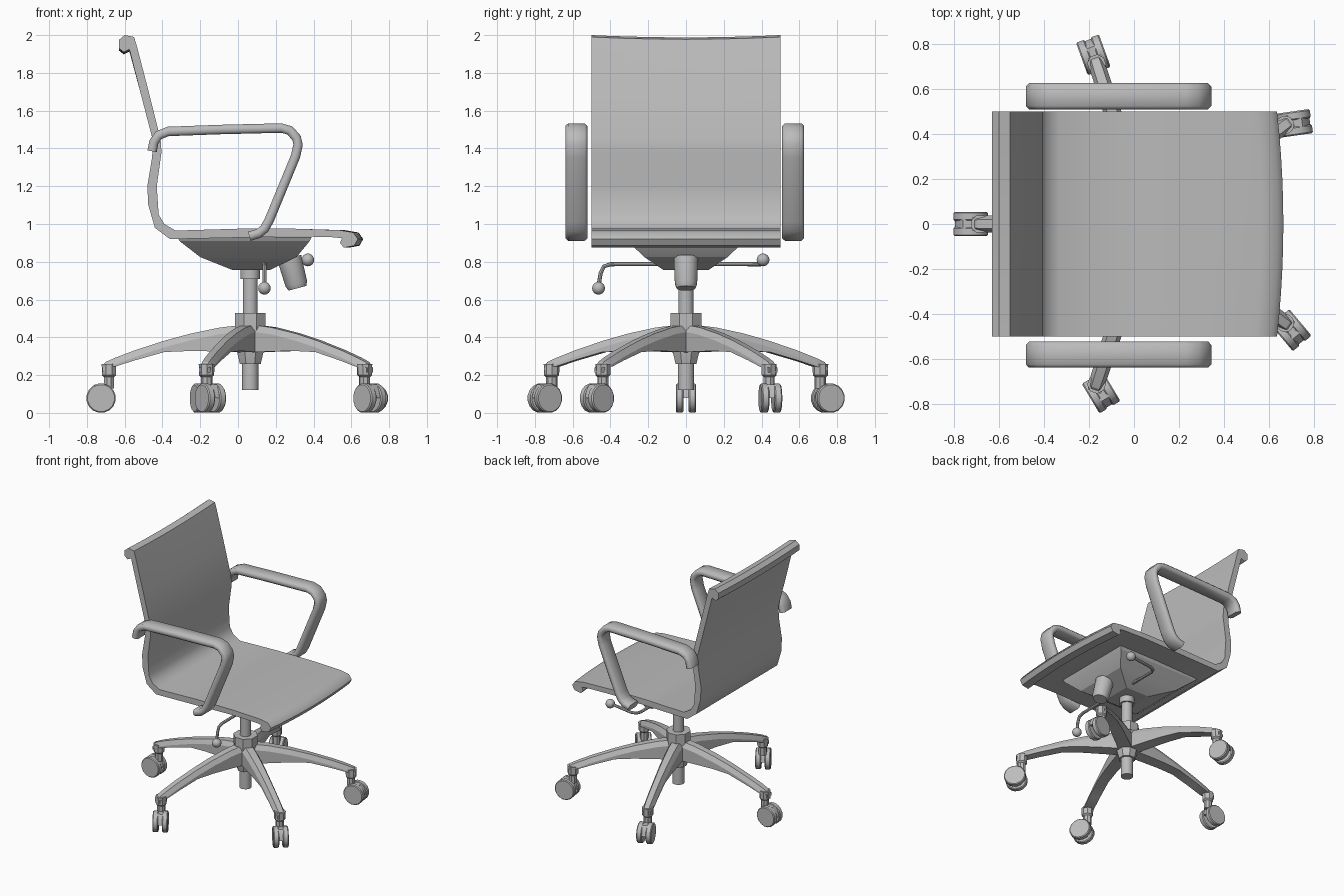
import bpy, bmesh
from math import sin, cos, pi, radians
from mathutils import Vector, Matrix

cube = bpy.data.objects.get("Cube")
if cube:
    bpy.data.objects.remove(cube, do_unlink=True)

GREY = (0.5, 0.5, 0.5, 1)
mat = bpy.data.materials.new("plain_grey")
mat.use_nodes = True
mat.diffuse_color = GREY
mat.node_tree.nodes["Principled BSDF"].inputs["Base Color"].default_value = GREY


def add_mesh(name, mesh, matrix=None, angle=35):
    if matrix:
        mesh.transform(matrix)
    mesh.materials.clear()
    mesh.materials.append(mat)
    obj = bpy.data.objects.new(name, mesh)
    bpy.context.collection.objects.link(obj)
    bpy.ops.object.select_all(action='DESELECT')
    obj.select_set(True)
    bpy.context.view_layer.objects.active = obj
    bpy.ops.object.shade_smooth_by_angle(angle=radians(angle))
    return obj


def loft(name, rings, matrix=None, angle=35):
    """Skin a row of equal-length rings and cap both ends."""
    bm = bmesh.new()
    rows = [[bm.verts.new(p) for p in ring] for ring in rings]
    n = len(rows[0])
    for a, b in zip(rows, rows[1:]):
        for i in range(n):
            j = (i + 1) % n
            bm.faces.new((a[i], a[j], b[j], b[i]))
    bm.faces.new(rows[0])
    bm.faces.new(rows[-1])
    bmesh.ops.recalc_face_normals(bm, faces=bm.faces)
    mesh = bpy.data.meshes.new(name)
    bm.to_mesh(mesh)
    bm.free()
    return add_mesh(name, mesh, matrix, angle)


def turned(name, profile, sides, matrix=None):
    """Round part from (radius, height) pairs."""
    rings = [[(r * cos(2 * pi * (i + .5) / sides), r * sin(2 * pi * (i + .5) / sides), z)
              for i in range(sides)] for r, z in profile]
    return loft(name, rings, matrix)


def rect(x0, x1, y, z):
    return [(x0, -y, z), (x1, -y, z), (x1, y, z), (x0, y, z)]


def rod(name, points, radius):
    curve = bpy.data.curves.new(name, 'CURVE')
    curve.dimensions = '3D'
    curve.bevel_depth = radius
    curve.bevel_resolution = 2
    curve.use_fill_caps = True
    spline = curve.splines.new('POLY')
    spline.points.add(len(points) - 1)
    for p, co in zip(spline.points, points):
        p.co = (*co, 1)
    temp = bpy.data.objects.new(name + "_path", curve)
    mesh = bpy.data.meshes.new_from_object(temp)
    bpy.data.objects.remove(temp)
    add_mesh(name, mesh)


def ball(name, centre, radius):
    bm = bmesh.new()
    bmesh.ops.create_uvsphere(bm, u_segments=14, v_segments=8, radius=radius)
    mesh = bpy.data.meshes.new(name)
    bm.to_mesh(mesh)
    bm.free()
    add_mesh(name, mesh, Matrix.Translation(centre))


# Seat and back: one thick side outline swept across the width
outline = [(-.55, 1.99), (-.535, 1.94), (-.47, 1.69), (-.41, 1.45), (-.405, 1.38),
           (-.43, 1.2), (-.42, 1.05), (-.39, 1.0), (-.33, .965), (0, .975), (.3, .975),
           (.54, .967), (.61, .955), (.635, .92), (.615, .885), (.56, .875), (.54, .9),
           (.55, .925), (.5, .93), (.3, .935), (0, .928), (-.36, .92), (-.44, .98),
           (-.475, 1.1), (-.48, 1.2), (-.455, 1.35), (-.45, 1.44), (-.515, 1.69),
           (-.575, 1.925), (-.605, 1.91), (-.63, 1.93), (-.63, 1.975), (-.6, 2.0)]
rings = []
for k in range(11):
    y = -.5 + k / 10
    bow = 1 - (2 * y) ** 2
    rings.append([(x + (.028 * bow if x > .5 else 0), y, z - (.012 * bow if z > 1.9 else 0))
                  for x, z in outline])
loft("seat_and_back", rings, angle=45)

# Tapered pan under the seat
loft("seat_pan", [rect(-.32, .39, .32, .93), rect(-.31, .38, .31, .91),
                  rect(-.2, .31, .22, .825), rect(-.03, .17, .12, .757)], angle=20)

# Armrests: flat oval band along a bent path
path = [Vector(p) for p in [(-.455, 1.385), (-.445, 1.435), (-.42, 1.47), (-.37, 1.49),
                            (-.1, 1.5), (.23, 1.508), (.275, 1.495), (.31, 1.455),
                            (.318, 1.42), (.305, 1.36), (.235, 1.19), (.165, 1.02),
                            (.14, .975), (.11, .95), (.06, .935)]]
section = [(-1, -.45), (-.75, -1), (.75, -1), (1, -.45), (1, .45), (.75, 1), (-.75, 1), (-1, .45)]
for side, y in (("left", .567), ("right", -.58)):
    rings = []
    for i, p in enumerate(path):
        t = (path[min(i + 1, len(path) - 1)] - path[max(i - 1, 0)]).normalized()
        rings.append([(p.x - t.y * v * .025, y + u * .058, p.y + t.x * v * .025)
                      for u, v in section])
    loft(side + "_armrest", rings, angle=50)

# Central column and hub
AXIS = Matrix.Translation((.065, 0, 0))
turned("column", [(.044, .12), (.044, .3), (.04, .3), (.04, .72)], 16, AXIS)
turned("column_collar", [(.053, .71), (.053, .77)], 16, AXIS)
turned("hub", [(.06, .26), (.08, .34), (.085, .46), (.088, .46), (.088, .53), (.05, .53)], 8, AXIS)

# Five legs, each with a stem and a twin-wheel caster: (leg angle, caster angle)
stations = [(.03, .467, .32, .05), (.16, .452, .325, .048), (.315, .42, .328, .044),
            (.455, .382, .322, .04), (.615, .33, .277, .038), (.715, .292, .245, .037),
            (.765, .27, .245, .034), (.782, .25, .24, .03)]
for n, (leg, turn) in enumerate([(180, 180), (108, 110), (36, 8), (-36, -50), (-108, -59)], 1):
    spin = AXIS @ Matrix.Rotation(radians(leg), 4, 'Z')
    loft(f"leg_{n}", [[(r, -w, low), (r, w, low), (r, w, top - .035),
                       (r, w * .55, top), (r, -w * .55, top), (r, -w, top - .035)]
                      for r, top, low, w in stations], spin, 25)
    turned(f"caster_stem_{n}", [(.03, .13), (.03, .19), (.04, .2), (.042, .26)], 8,
           spin @ Matrix.Translation((.748, 0, 0)))
    pivot = spin @ Vector((.75, 0, 0))
    frame = (Matrix.Translation(pivot) @ Matrix.Rotation(radians(turn), 4, 'Z')
             @ Matrix.Translation((.04, 0, .078)))
    loft(f"caster_bridge_{n}", [rect(-.07, .07, .02, 0), rect(-.06, .06, .02, .04),
                                rect(-.035, .035, .02, .072)], frame)
    for side, off in (("a", .034), ("b", -.034)):
        turned(f"wheel_{n}{side}", [(.072, -.02), (.078, -.014), (.078, .014), (.072, .02)], 16,
               frame @ Matrix.Translation((0, off, 0)) @ Matrix.Rotation(pi / 2, 4, 'X'))

# Tension knob under the seat front
top, bottom = Vector((.272, 0, .82)), Vector((.315, 0, .66))
tilt = (bottom - top).to_track_quat('Z', 'Y').to_matrix().to_4x4()
length = (bottom - top).length
turned("tension_knob", [(.066, 0), (.06, length * .85), (.05, length)], 16,
       Matrix.Translation(top) @ tilt)

# Adjusting levers with ball ends
rod("right_lever", [(.14, -.05, .79), (.14, -.4, .787), (.14, -.435, .775),
                    (.14, -.452, .74), (.14, -.463, .67)], .011)
ball("right_lever_ball", (.14, -.463, .66), .034)
rod("left_lever", [(.14, .05, .79), (.14, .36, .787), (.155, .395, .787),
                   (.19, .408, .79), (.36, .408, .81)], .011)
ball("left_lever_ball", (.37, .408, .81), .034)
